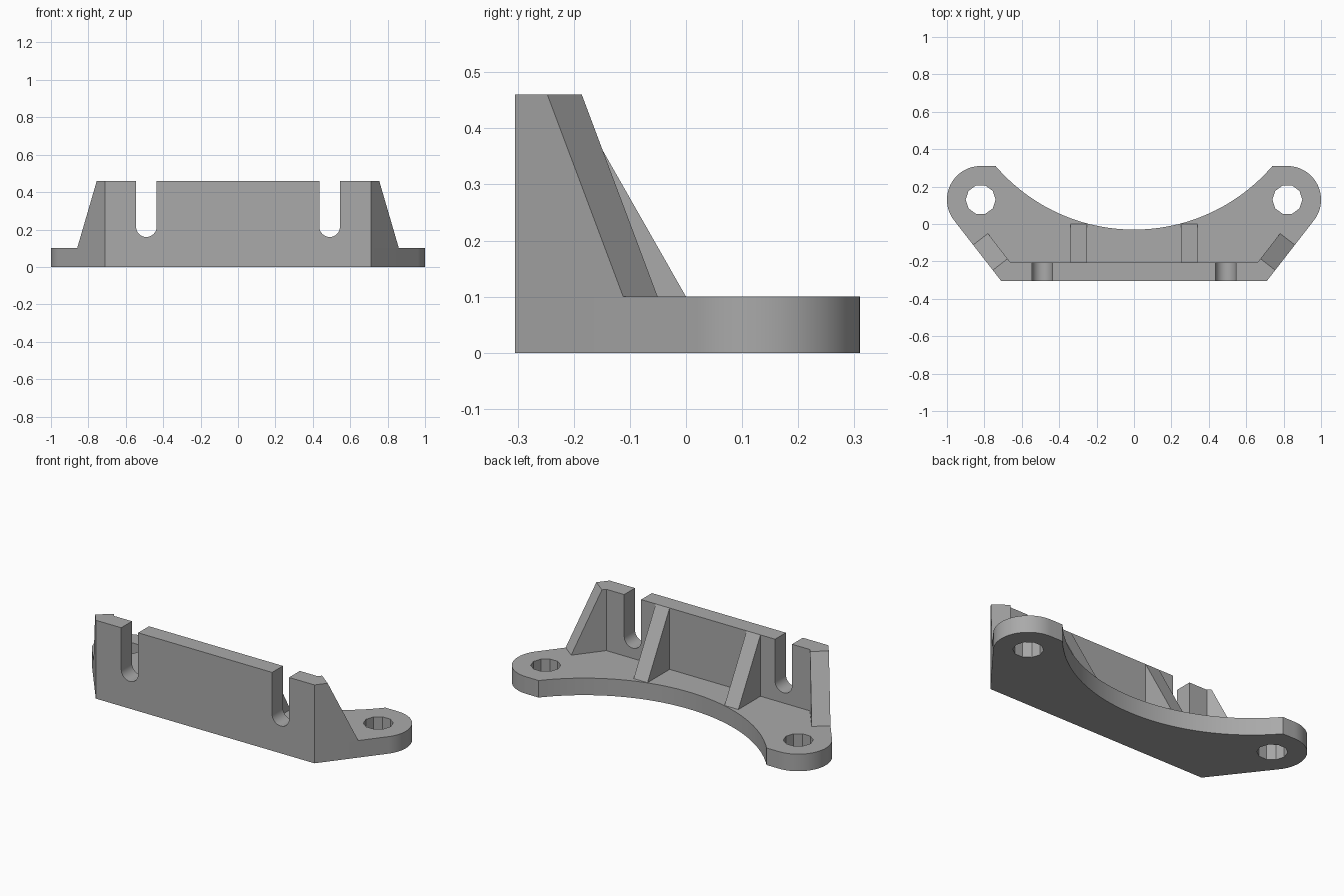
import bpy, bmesh
from math import pi, sin, cos, asin, atan2, hypot, sqrt, radians
from mathutils import Vector

cube = bpy.data.objects.get("Cube")
if cube:
    bpy.data.objects.remove(cube, do_unlink=True)

grey = bpy.data.materials.new("plain grey")
grey.use_nodes = True
grey.diffuse_color = (0.4, 0.4, 0.4, 1)
grey.node_tree.nodes["Principled BSDF"].inputs["Base Color"].default_value = (0.4, 0.4, 0.4, 1)

BASE_TOP, TOP = 0.1, 0.46
FRONT, BACK = -0.305, -0.205
CORNER = Vector((0.71, FRONT, 0))
EAR = Vector((0.82, 0.13, 0))
EAR_R = 0.18
THICK = 0.1


def prism(name, points, sweep, tweak=None):
    """Extrude a closed outline along a vector."""
    bm = bmesh.new()
    face = bm.faces.new([bm.verts.new(p) for p in points])
    ext = bmesh.ops.extrude_face_region(bm, geom=[face], use_keep_orig=True)
    moved = [v for v in ext["geom"] if isinstance(v, bmesh.types.BMVert)]
    bmesh.ops.translate(bm, verts=moved, vec=sweep)
    if tweak:
        for v in moved:
            tweak(v)
    bmesh.ops.recalc_face_normals(bm, faces=bm.faces)
    mesh = bpy.data.meshes.new(name)
    bm.to_mesh(mesh)
    bm.free()
    mesh.materials.append(grey)
    obj = bpy.data.objects.new(name, mesh)
    bpy.context.collection.objects.link(obj)
    return obj


def arc(cx, cy, r, a0, a1, n):
    return [Vector((cx + r * cos(a0 + (a1 - a0) * i / n),
                    cy + r * sin(a0 + (a1 - a0) * i / n), 0)) for i in range(n + 1)]


def activate(obj):
    bpy.ops.object.select_all(action='DESELECT')
    obj.select_set(True)
    bpy.context.view_layer.objects.active = obj


def smooth(obj):
    activate(obj)
    bpy.ops.object.shade_smooth_by_angle(angle=radians(30))


def flip(p):
    return Vector((-p.x, p.y, p.z))


# Slanted side direction, tangent to the rounded ear
d = EAR - CORNER
slant = atan2(d.y, d.x) - asin(EAR_R / hypot(d.x, d.y))
along = Vector((cos(slant), sin(slant), 0))
inward = Vector((-sin(slant), cos(slant), 0))

# Base plate: slanted sides, rounded ears, concave back edge
tip = Vector((0.74, EAR.y + EAR_R, 0))
low = -0.03
R = (tip.x ** 2 + (tip.y - low) ** 2) / (2 * (tip.y - low))
half = asin(tip.x / R)
ear = [CORNER] + arc(EAR.x, EAR.y, EAR_R, slant - pi / 2, pi / 2, 24)
back_edge = arc(0, low + R, R, -pi / 2 + half, -pi / 2 - half, 48)
base = prism("base_plate", ear + back_edge + [flip(p) for p in reversed(ear)], (0, 0, BASE_TOP))

# Ten-sided bolt holes
for side in (-1, 1):
    ring = arc(side * EAR.x, EAR.y, 0.08, 0, 2 * pi, 10)[:-1]
    cutter = prism("hole_cutter", [p - Vector((0, 0, 0.1)) for p in ring], (0, 0, 0.4))
    cutter.hide_render = True
    mod = base.modifiers.new("bolt_hole", 'BOOLEAN')
    mod.operation, mod.solver, mod.object = 'DIFFERENCE', 'EXACT', cutter
    activate(base)
    bpy.ops.object.modifier_apply(modifier=mod.name)
    bpy.data.objects.remove(cutter, do_unlink=True)
smooth(base)

# Front wall with two round-bottomed slots and mitred ends
SLOT_X, SLOT_R, SLOT_Z = 0.49, 0.055, 0.215
slot = [Vector((SLOT_X + SLOT_R, TOP, 0))] + arc(SLOT_X, SLOT_Z, SLOT_R, 0, -pi, 16) \
    + [Vector((SLOT_X - SLOT_R, TOP, 0))]
right_half = [Vector((CORNER.x, BASE_TOP, 0)), Vector((CORNER.x, TOP, 0))] + slot
outline = right_half + [flip(p) for p in reversed(right_half)]
inner_corner = CORNER + inward * THICK
mitre_x = inner_corner.x + along.x * (BACK - inner_corner.y) / along.y


def mitre(v):
    if abs(v.co.x) > CORNER.x - 0.001:
        v.co.x = mitre_x if v.co.x > 0 else -mitre_x


wall = prism("front_wall", [(p.x, FRONT, p.y) for p in outline], (0, BACK - FRONT, 0), mitre)
smooth(wall)

# Sloping end gussets and triangular back ribs, mirrored left and right
foot, head = 0.2445, 0.0734
for side, label in ((1, "left"), (-1, "right")):
    mirror = (lambda p: p) if side == 1 else flip
    profile = [(0, BASE_TOP), (foot, BASE_TOP), (head, TOP), (0, TOP)]
    prism(label + "_end_gusset",
          [mirror(CORNER + along * s + Vector((0, 0, z))) for s, z in profile],
          mirror(inward * THICK))
    prism(label + "_back_rib",
          [(side * 0.25, BACK, BASE_TOP), (side * 0.25, 0, BASE_TOP), (side * 0.25, BACK, TOP)],
          (side * 0.09, 0, 0))
